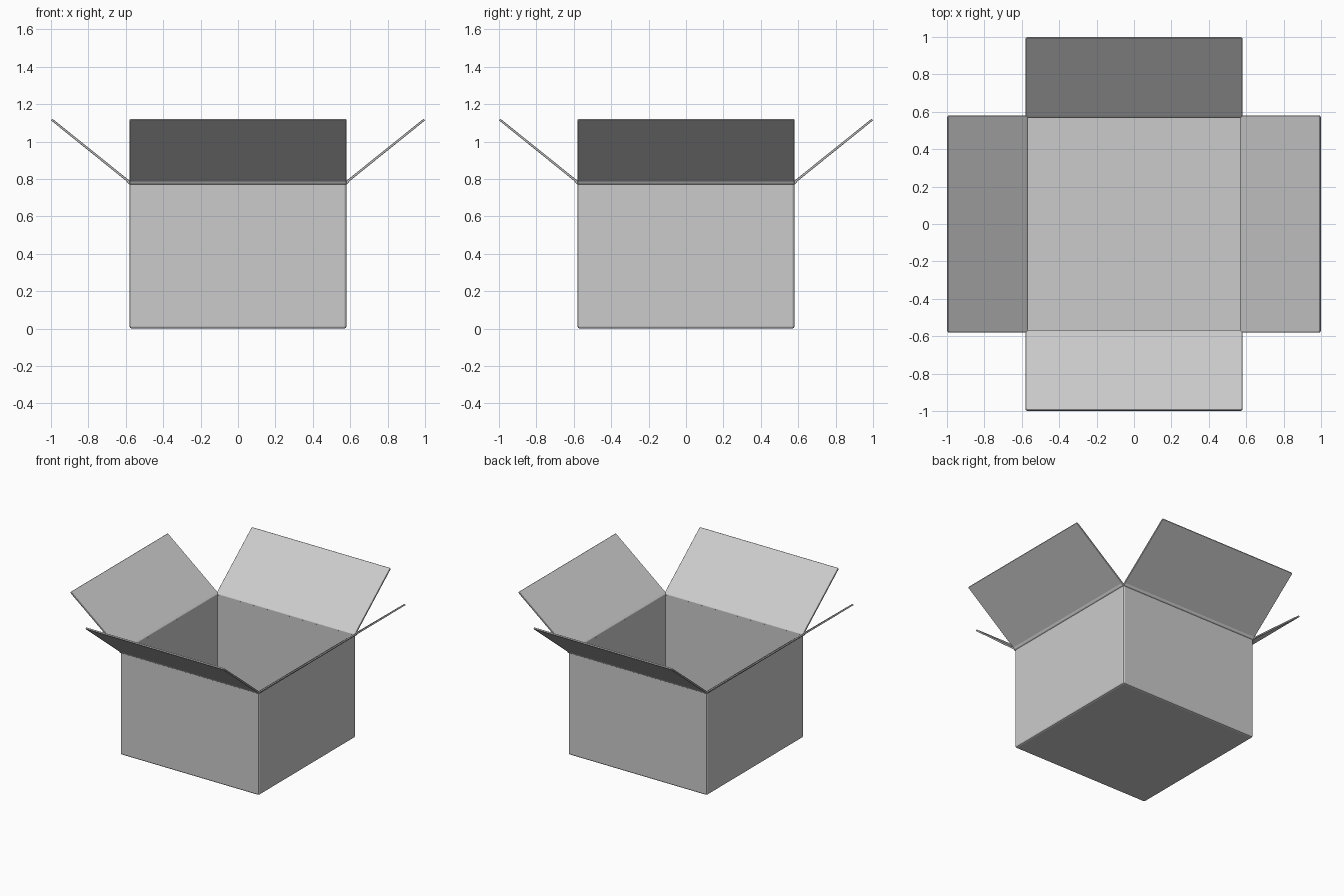
import bpy, bmesh, math
from mathutils import Matrix

if "Cube" in bpy.data.objects:
    bpy.data.objects.remove(bpy.data.objects["Cube"])

HALF, WALL_TOP, THICK = 0.58, 0.775, 0.012


def finish(bm, name):
    bmesh.ops.recalc_face_normals(bm, faces=bm.faces)
    mesh = bpy.data.meshes.new(name)
    bm.to_mesh(mesh)
    bm.free()
    obj = bpy.data.objects.new(name, mesh)
    bpy.context.collection.objects.link(obj)
    return obj


# Open carton body: chamfered folds, open top, cardboard thickness
bm = bmesh.new()
bmesh.ops.create_cube(bm, size=1)
for v in bm.verts:
    v.co = (v.co.x * 2 * HALF, v.co.y * 2 * HALF, (v.co.z + 0.5) * WALL_TOP)
bm.faces.ensure_lookup_table()
top = [f for f in bm.faces if f.normal.z > 0.9]
bmesh.ops.delete(bm, geom=top, context='FACES_ONLY')
folds = [e for e in bm.edges if not e.is_boundary]
bmesh.ops.bevel(bm, geom=folds, offset=0.012, segments=2, profile=0.5,
                affect='EDGES')
body = finish(bm, "carton_body")
solid = body.modifiers.new("cardboard", 'SOLIDIFY')
solid.thickness = THICK
solid.offset = -1

# Flap cross-section (outward distance, height), from wall top to tip
profile = [(0.568, 0.77), (0.58, 0.77), (0.588, 0.775), (0.595, 0.787),
           (1.0, 1.113), (0.9925, 1.122), (0.58, 0.791), (0.568, 0.78)]


def flap(name, angle):
    bm = bmesh.new()
    face = bm.faces.new([bm.verts.new((x, -HALF, z)) for x, z in profile])
    ext = bmesh.ops.extrude_face_region(bm, geom=[face])
    for v in ext["geom"]:
        if isinstance(v, bmesh.types.BMVert):
            v.co.y = HALF
    # Clipped outer corners
    tips = [e for e in bm.edges
            if all(v.co.x > 0.99 for v in e.verts) and e.calc_length() < 0.05]
    bmesh.ops.bevel(bm, geom=tips, offset=0.008, segments=2, profile=0.5,
                    affect='EDGES')
    bmesh.ops.rotate(bm, verts=bm.verts, cent=(0, 0, 0),
                     matrix=Matrix.Rotation(angle, 3, 'Z'))
    obj = finish(bm, name)
    bev = obj.modifiers.new("soft_edges", 'BEVEL')
    bev.width = 0.002
    bev.segments = 1
    return obj


# Four identical opened flaps
for i, side in enumerate(("right", "back", "left", "front")):
    flap(side + "_flap", i * math.pi / 2)
